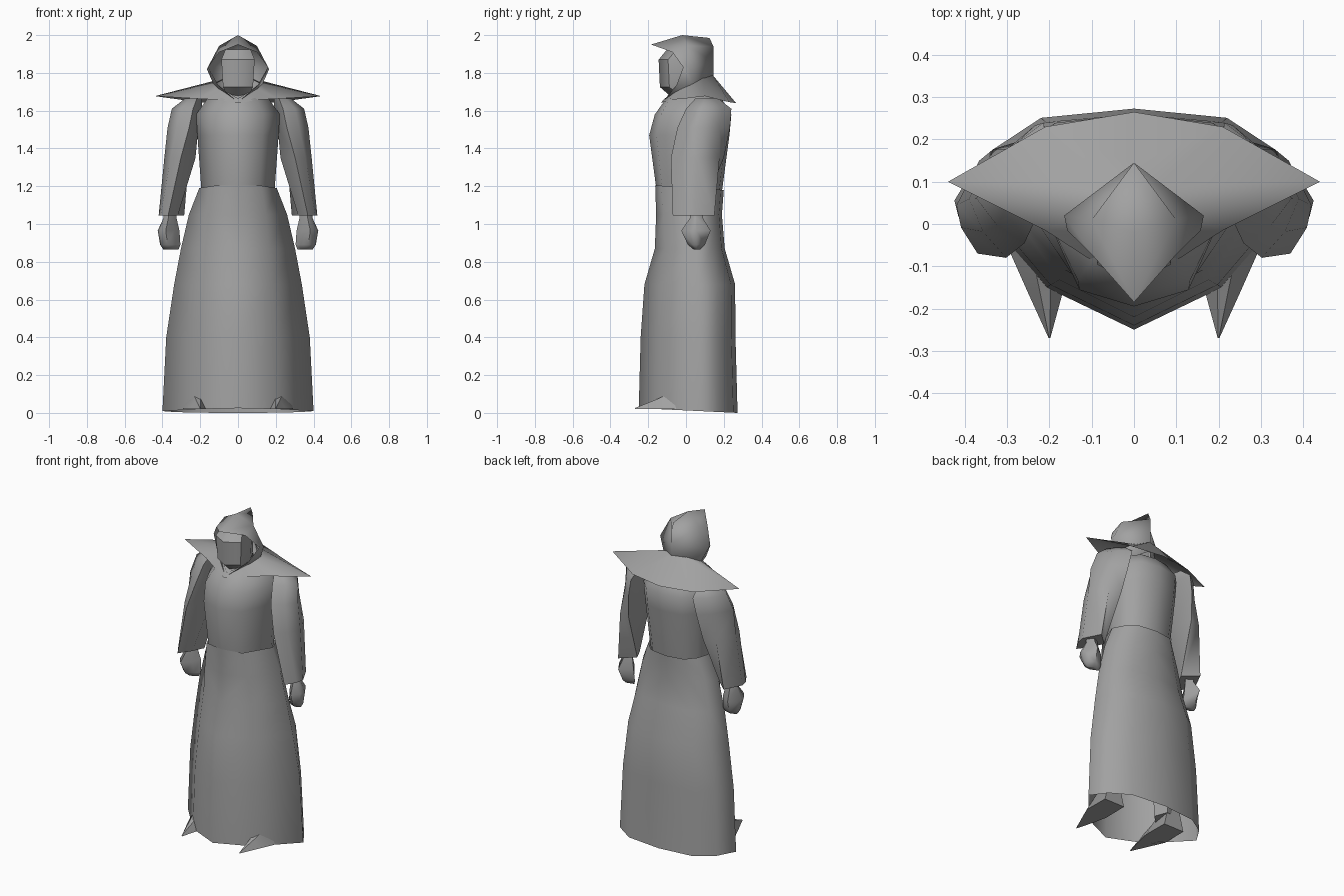
import bpy, bmesh, math

if "Cube" in bpy.data.objects:
    bpy.data.objects.remove(bpy.data.objects["Cube"])

cloth = bpy.data.materials.new("grey_cloth")
cloth.diffuse_color = (0.36, 0.36, 0.36, 1)
cloth.use_nodes = True
cloth.node_tree.nodes["Principled BSDF"].inputs["Base Color"].default_value = cloth.diffuse_color


def loft(name, rows, closed=False, angle=50):
    """Skin matching rows of points on the +x side, then mirror across x = 0."""
    bm = bmesh.new()
    vs = [[bm.verts.new(p) for p in row] for row in rows]
    n = len(rows[0])
    for a, b in zip(vs, vs[1:]):
        for i in range(n if closed else n - 1):
            j = (i + 1) % n
            bm.faces.new((a[i], a[j], b[j], b[i]))
    if closed:
        bm.faces.new(vs[0])
        bm.faces.new(vs[-1])
    bmesh.ops.remove_doubles(bm, verts=bm.verts, dist=0.0005)
    bmesh.ops.recalc_face_normals(bm, faces=bm.faces)
    mesh = bpy.data.meshes.new(name)
    bm.to_mesh(mesh)
    bm.free()
    mesh.materials.append(cloth)
    ob = bpy.data.objects.new(name, mesh)
    bpy.context.collection.objects.link(ob)
    bpy.ops.object.select_all(action='DESELECT')
    ob.select_set(True)
    bpy.context.view_layer.objects.active = ob
    bpy.ops.object.shade_smooth_by_angle(angle=math.radians(angle))
    mod = ob.modifiers.new("Mirror", 'MIRROR')
    mod.merge_threshold = 0.001
    return ob


def body_row(z, w, yf, yb, front=(0.52, 0.6), tilt=0.0, side=0.05):
    """Half cross-section of the robe from front centre to back centre."""
    pts = [(0, yf), (front[0] * w, front[1] * yf), (w, side),
           (0.84 * w, 0.64 * yb), (0.55 * w, 0.92 * yb), (0, yb)]
    return [(x, y, z + tilt * (yb - y) / (yb - yf)) for x, y in pts]


# Arm sections in a unit box: front, outer front, outer, back, inner back, inner
WRIST = [(.63, 0), (.92, .28), (1, .52), (.6, 1), (0, .66), (.25, .33)]
ELBOW = [(.47, 0), (.8, .22), (1, .5), (.65, .92), (.2, 1), (0, .45)]
UPPER = [(.3, 0), (.7, .15), (1, .38), (.55, .8), (.15, 1), (0, .5)]


def limb_row(z, x0, x1, y0, y1, unit=WRIST):
    """Six-sided arm section fitted to a box."""
    return [(x0 + u * (x1 - x0), y0 + v * (y1 - y0), z) for u, v in unit]


# Robe skirt, open at the hem
flat = (0.6, 0.8)
loft("skirt", [body_row(0.0, .40, -.25, .273, tilt=.025, side=.075),
               body_row(.40, .38, -.24, .262, side=.07),
               body_row(.68, .338, -.22, .26, side=.06),
               body_row(.87, .302, -.165, .205, (.54, .66)),
               body_row(1.05, .26, -.158, .19, (.57, .74)),
               body_row(1.18, .205, -.163, .20, (.6, .83), tilt=.025)], angle=85)

# Tunic
loft("torso", [body_row(1.17, .193, -.155, .19, flat),
               body_row(1.47, .215, -.195, .23, flat),
               body_row(1.58, .222, -.165, .24, flat),
               body_row(1.66, .165, -.108, .19, flat),
               body_row(1.70, .08, -.06, .13, flat)], angle=85)

# Sleeves and hands
loft("sleeve", [limb_row(1.665, .19, .28, .05, .17, UPPER),
                limb_row(1.61, .19, .35, 0, .24, UPPER),
                limb_row(1.51, .21, .373, -.045, .233, UPPER),
                limb_row(1.35, .225, .39, -.08, .20, ELBOW),
                limb_row(1.045, .285, .42, -.07, .15)], closed=True, angle=60)
loft("hand", [limb_row(1.07, .325, .395, .02, .09),
              limb_row(1.03, .325, .395, .02, .09),
              limb_row(.965, .31, .425, -.025, .13),
              limb_row(.89, .305, .412, .01, .10),
              limb_row(.865, .315, .395, .04, .075)], closed=True, angle=60)

# Wide pointed mantle
loft("mantle", [
    [(0, -.135, 1.64), (.11, -.08, 1.658), (.21, -.015, 1.663), (.44, .10, 1.677),
     (.21, .23, 1.645), (0, .265, 1.64)],
    [(0, -.112, 1.665), (.06, -.06, 1.70), (.09, -.02, 1.725), (.115, .03, 1.745),
     (.06, .09, 1.775), (0, .14, 1.79)]], angle=65)

# Hood: each row runs from rim to the back of the head
loft("hood", [
    [(0, -.185, 1.95), (0, -.02, 2.0), (0, .125, 1.985)],
    [(.10, -.072, 1.91), (.10, .01, 1.943), (0, .145, 1.94)],
    [(.158, -.015, 1.83), (.165, .02, 1.82), (0, .145, 1.86)],
    [(.105, -.05, 1.735), (.125, .04, 1.73), (0, .145, 1.78)],
    [(0, -.125, 1.645), (.10, .02, 1.69), (0, .14, 1.73)]], angle=180)

# Blank face inside the hood
loft("face", [[(0, y, z), (.088 * s, y + .05, z), (.088 * s, .01, z), (.055 * s, .075, z)]
              for z, y, s in ((1.665, -.07, .6), (1.725, -.138, .9),
                              (1.87, -.145, 1), (1.925, -.10, .75))], angle=35)

# Pointed boots and lower legs
loft("boot", [[(c - w, y, .02), (c + w, y, .02), (c + w * .3, y, h), (c - w * .3, y, h)]
              for y, c, w, h in ((-.27, .20, .002, .026), (-.16, .21, .042, .07),
                                 (-.07, .22, .072, .11), (.09, .22, .07, .22))],
     closed=True)
loft("leg", [limb_row(z, .215 - r, .215 + r, .02 - r, .02 + r, ELBOW)
             for z, r in ((.10, .075), (.30, .085), (.55, .075))], closed=True)
